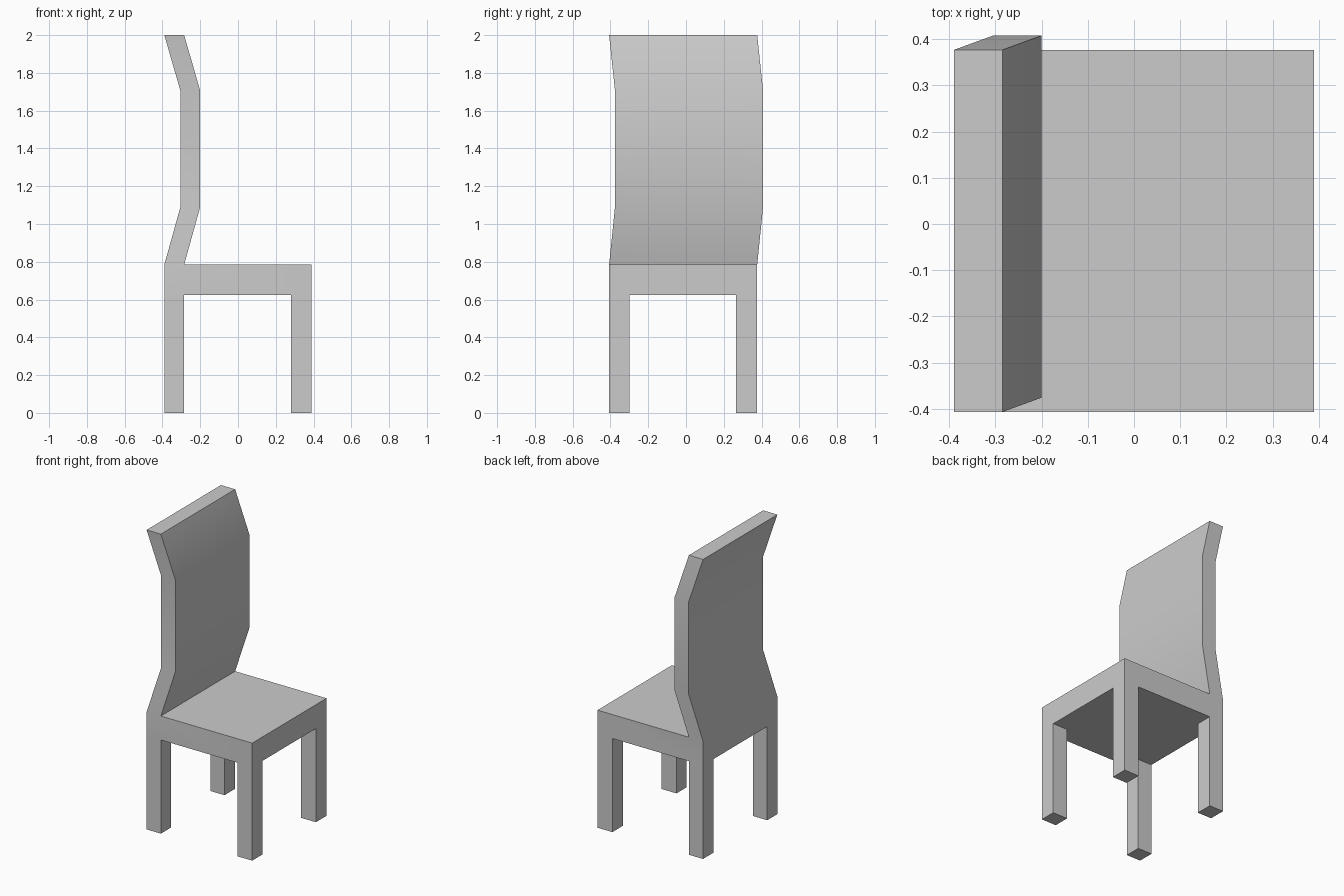
import bpy
import bmesh
import math

cube = bpy.data.objects.get("Cube")
if cube:
    bpy.data.objects.remove(cube, do_unlink=True)

X = [-0.39, -0.285, 0.28, 0.39]      # leg edges across the seat
Y = [-0.407, -0.30, 0.265, 0.377]
SEAT_BOTTOM, SEAT_TOP = 0.625, 0.785

bm = bmesh.new()


def extrude(faces, offset, keep=False):
    """Pull faces out by an offset and return the new end faces."""
    result = bmesh.ops.extrude_face_region(bm, geom=faces, use_keep_orig=keep)["geom"]
    verts = [g for g in result if isinstance(g, bmesh.types.BMVert)]
    ends = [g for g in result if isinstance(g, bmesh.types.BMFace)]
    bmesh.ops.translate(bm, verts=verts, vec=offset)
    if not keep:
        old = [f for f in faces if f.is_valid]
        if old:
            bmesh.ops.delete(bm, geom=old, context="FACES")
    return ends


# Seat slab, divided along the leg lines
grid = [[bm.verts.new((x, y, SEAT_BOTTOM)) for y in Y] for x in X]
bottom = [[bm.faces.new((grid[i][j], grid[i][j + 1], grid[i + 1][j + 1], grid[i + 1][j]))
           for j in range(3)] for i in range(3)]
top = extrude([f for row in bottom for f in row], (0, 0, SEAT_TOP - SEAT_BOTTOM), keep=True)

# Four legs
for i in (0, 2):
    for j in (0, 2):
        extrude([bottom[i][j]], (0, 0, -SEAT_BOTTOM))

# Bent backrest, rising from the rear strip of the seat
rest = [f for f in top if f.calc_center_median().x < X[1]]
for step in [(0.085, 0.031, 0.305), (0, 0, 0.615), (-0.085, -0.031, 0.295)]:
    rest = extrude(rest, step)

bmesh.ops.recalc_face_normals(bm, faces=bm.faces[:])
mesh = bpy.data.meshes.new("chair")
bm.to_mesh(mesh)
bm.free()
chair = bpy.data.objects.new("chair", mesh)
bpy.context.collection.objects.link(chair)

# Plain grey finish
grey = bpy.data.materials.new("light_grey")
grey.use_nodes = True
grey.diffuse_color = (0.6, 0.6, 0.6, 1)
grey.node_tree.nodes["Principled BSDF"].inputs["Base Color"].default_value = (0.6, 0.6, 0.6, 1)
mesh.materials.append(grey)

# Soft bends in the backrest, crisp corners elsewhere
bpy.ops.object.select_all(action="DESELECT")
chair.select_set(True)
bpy.context.view_layer.objects.active = chair
bpy.ops.object.shade_smooth_by_angle(angle=math.radians(30))
